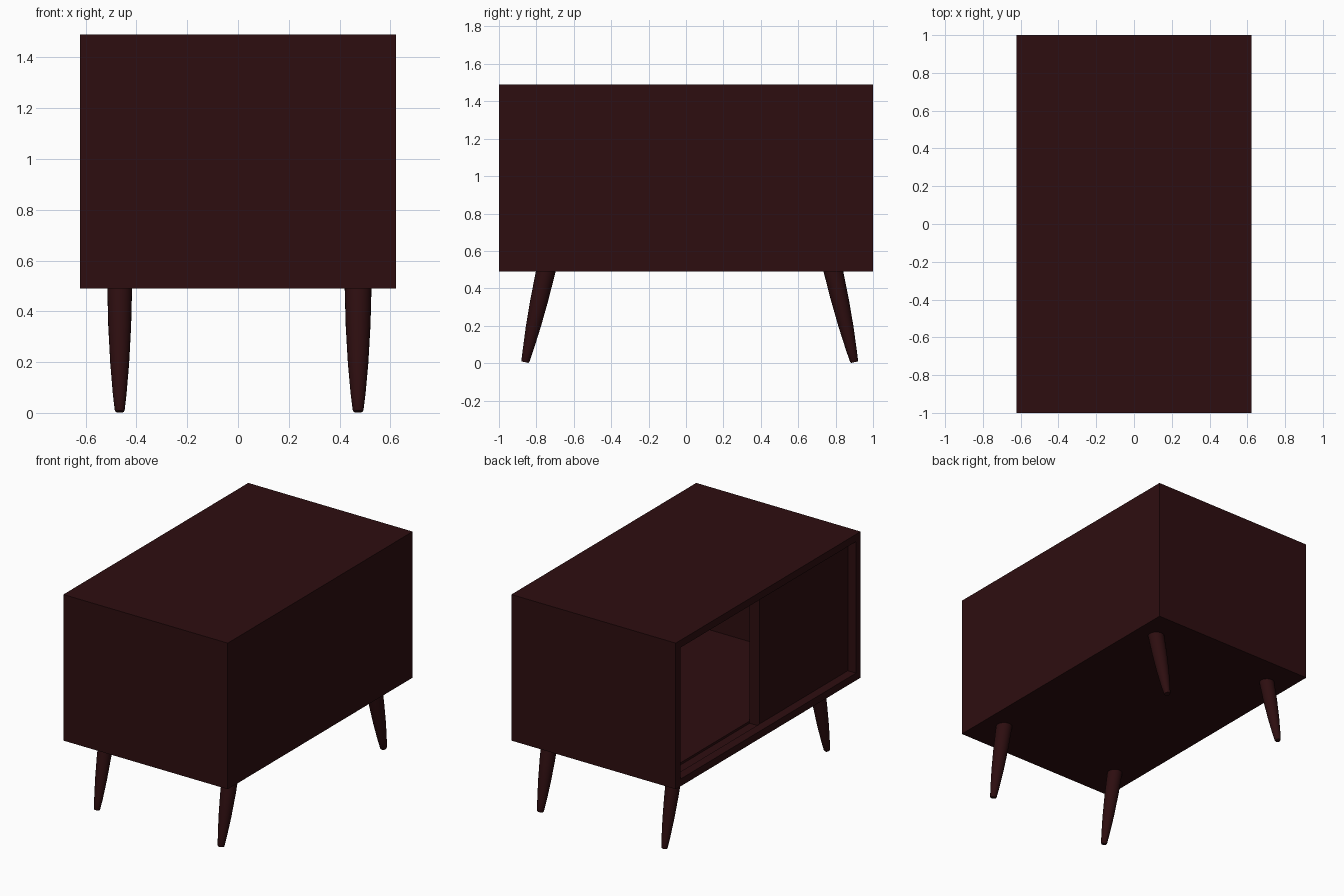
import bpy, bmesh, math
from mathutils import Vector

if "Cube" in bpy.data.objects:
    bpy.data.objects.remove(bpy.data.objects["Cube"])

HX, HY = 0.6225, 1.0      # half width, half length
Z0, Z1 = 0.49, 1.49       # cabinet bottom and top
T = 0.05                  # panel thickness

wood = bpy.data.materials.new("dark red wood")
wood.diffuse_color = (0.0265, 0.0042, 0.005, 1)
wood.use_nodes = True
wood.node_tree.nodes["Principled BSDF"].inputs["Base Color"].default_value = wood.diffuse_color


def finish(name, bm):
    bmesh.ops.recalc_face_normals(bm, faces=bm.faces)
    me = bpy.data.meshes.new(name)
    bm.to_mesh(me)
    bm.free()
    me.materials.append(wood)
    ob = bpy.data.objects.new(name, me)
    bpy.context.collection.objects.link(ob)
    return ob


def box(name, lo, hi):
    bm = bmesh.new()
    bmesh.ops.create_cube(bm, size=1)
    lo, hi = Vector(lo), Vector(hi)
    for v in bm.verts:
        v.co = (lo + hi) / 2 + v.co * (hi - lo)
    return finish(name, bm)


# Cabinet shell: C-shaped profile (open at -x) with door grooves, run along y
GROOVE = 0.015
D0, D1 = -HX + 0.062, -HX + 0.137     # door front and back faces
mid = (Z0 + Z1) / 2
f = Z0 + T
lower = [(HX, Z0), (-HX, Z0), (-HX, f), (D0, f), (D0, f - GROOVE),
         (D1, f - GROOVE), (D1, f), (HX - T, f)]
profile = lower + [(x, 2 * mid - z) for x, z in reversed(lower)]
bm = bmesh.new()
face = bm.faces.new([bm.verts.new((x, -HY + T, z)) for x, z in profile])
ext = bmesh.ops.extrude_face_region(bm, geom=[face], use_keep_orig=True)
bmesh.ops.translate(bm, vec=(0, 2 * (HY - T), 0),
                    verts=[g for g in ext["geom"] if isinstance(g, bmesh.types.BMVert)])
finish("cabinet_shell", bm)

# End panels
box("front_end_panel", (-HX, -HY, Z0), (HX, -HY + T, Z1))
box("back_end_panel", (-HX, HY - T, Z0), (HX, HY, Z1))

# Sliding door covering the front half of the open side
box("sliding_door", (D0, -HY + T, f - GROOVE), (D1, 0.005, Z1 - T + GROOVE))


# Splayed, tapered round legs
def leg(name, x, y_foot, y_top, r_top):
    bm = bmesh.new()
    n, rings = 24, []
    lean = (y_top - y_foot) / Z0
    for t, k in ((0, 0.34), (0.012, 0.40), (0.15, 0.55), (0.4, 0.76), (0.7, 0.92), (1.02, 1.0)):
        ring = []
        for i in range(n):
            a = 2 * math.pi * i / n
            dx, dy = r_top * k * math.cos(a), r_top * k * math.sin(a)
            # foot is cut square to the leaning axis
            z = t * Z0 + (0.005 - dy * lean if t < 0.1 else 0)
            ring.append(bm.verts.new((x + dx, y_foot + lean * t * Z0 + dy, z)))
        rings.append(ring)
    for a, b in zip(rings, rings[1:]):
        for i in range(n):
            j = (i + 1) % n
            bm.faces.new((a[i], a[j], b[j], b[i]))
    bm.faces.new(rings[0])
    bm.faces.new(rings[-1])
    ob = finish(name, bm)
    bpy.ops.object.select_all(action='DESELECT')
    ob.select_set(True)
    bpy.context.view_layer.objects.active = ob
    bpy.ops.object.shade_smooth_by_angle(angle=math.radians(40))


for side, x, r in (("left", -0.466, 0.049), ("right", 0.473, 0.053)):
    leg("front_leg_" + side, x, -0.86, -0.75, r)
    leg("back_leg_" + side, x, 0.90, 0.788, r)
